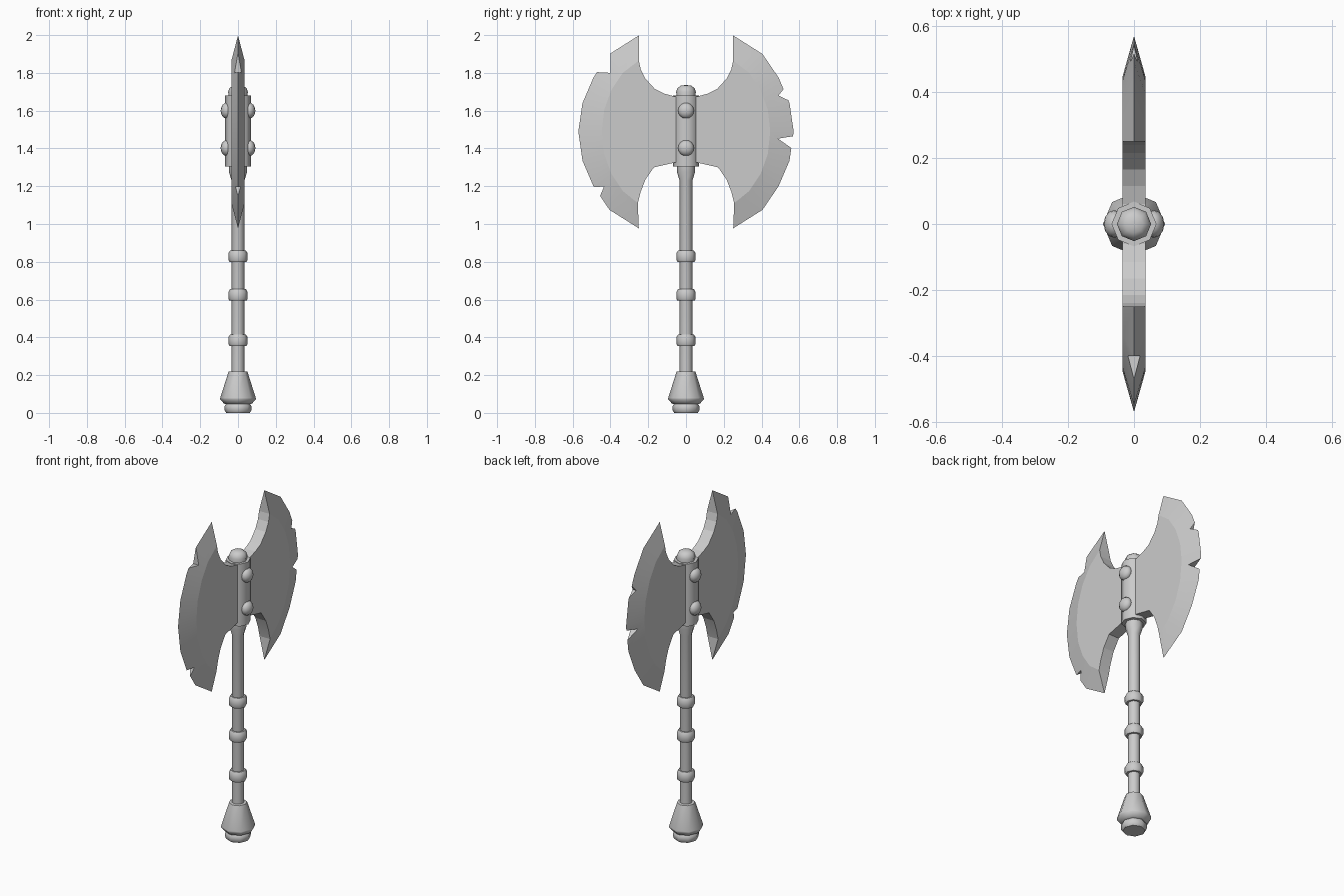
import bpy, bmesh, math

if "Cube" in bpy.data.objects:
    bpy.data.objects.remove(bpy.data.objects["Cube"])

T = 0.035   # half thickness of the blades


def make_object(name, verts, faces, angle=None):
    me = bpy.data.meshes.new(name)
    me.from_pydata(verts, [], faces)
    bm = bmesh.new()
    bm.from_mesh(me)
    bmesh.ops.recalc_face_normals(bm, faces=bm.faces)
    bm.to_mesh(me)
    bm.free()
    ob = bpy.data.objects.new(name, me)
    bpy.context.collection.objects.link(ob)
    if angle:
        smooth(ob, angle)
    return ob


def activate(ob):
    bpy.ops.object.select_all(action='DESELECT')
    ob.select_set(True)
    bpy.context.view_layer.objects.active = ob


def smooth(ob, angle):
    activate(ob)
    bpy.ops.object.shade_smooth_by_angle(angle=math.radians(angle))


def lathe(name, profile, sides=8):
    verts, faces = [], []
    for r, z in profile:
        for i in range(sides):
            a = 2 * math.pi * i / sides
            verts.append((r * math.cos(a), r * math.sin(a), z))
    for k in range(len(profile) - 1):
        for i in range(sides):
            j = (i + 1) % sides
            faces.append((k * sides + i, k * sides + j, (k + 1) * sides + j, (k + 1) * sides + i))
    faces.append(tuple(range(sides)))
    faces.append(tuple(range(len(verts) - sides, len(verts))))
    return make_object(name, verts, faces, 50)


def prism(name, pts, half):
    n = len(pts)
    verts = [(-half, y, z) for y, z in pts] + [(half, y, z) for y, z in pts]
    faces = [tuple(range(n)), tuple(range(n, 2 * n))]
    faces += [(i, (i + 1) % n, n + (i + 1) % n, n + i) for i in range(n)]
    return make_object(name, verts, faces)


# Blade outlines as (y, z)
EDGE = [(.25, 1.998), (.405, 1.90), (.49, 1.775), (.548, 1.64), (.57, 1.49),
        (.548, 1.335), (.49, 1.20), (.405, 1.075), (.25, .977)]
BEVEL = [(.25, 1.865), (.335, 1.80), (.395, 1.71), (.433, 1.605), (.446, 1.49),
         (.433, 1.37), (.395, 1.265), (.335, 1.175), (.255, 1.11)]
LOWER = [(.24, 1.17), (.215, 1.235), (.17, 1.30), (.06, 1.325), (.02, 1.325)]
UPPER = [(.02, 1.675), (.06, 1.675), (.115, 1.69), (.165, 1.715), (.215, 1.77), (.24, 1.82)]


def blade(name, side, notches):
    flat = BEVEL + LOWER + UPPER
    n, m = len(flat), len(BEVEL)
    verts = [(T, side * y, z) for y, z in flat] + [(-T, side * y, z) for y, z in flat]
    verts += [(0, side * y, z) for y, z in EDGE]
    e = 2 * n
    faces = [tuple(range(n)), tuple(range(n, 2 * n))]
    for i in range(m - 1):
        faces.append((i, i + 1, e + i + 1, e + i))
        faces.append((n + i, n + i + 1, e + i + 1, e + i))
    for i in range(m - 1, n):
        j = (i + 1) % n
        faces.append((i, j, n + j, n + i))
    faces += [(0, n, e), (m - 1, n + m - 1, e + m - 1)]
    ob = make_object(name, verts, faces)
    # battle-damage notches: apex plus two points on the edge, pushed outward
    for a, p, q in notches:
        far = [tuple(a[k] + 1.8 * (c[k] - a[k]) for k in (0, 1)) for c in (p, q)]
        cutter = prism("notch_cutter", [a] + far, 0.1)
        cutter.hide_render = True
        mod = ob.modifiers.new("notch", 'BOOLEAN')
        mod.operation = 'DIFFERENCE'
        mod.solver = 'EXACT'
        mod.object = cutter
        activate(ob)
        bpy.ops.object.modifier_apply(modifier=mod.name)
        bpy.data.objects.remove(cutter, do_unlink=True)
    smooth(ob, 10)


blade("right_blade", 1, [
    ((.49, 1.68), (.517, 1.715), (.542, 1.655)),
    ((.487, 1.452), (.57, 1.465), (.565, 1.397)),
])
blade("left_blade", -1, [
    ((-.40, 1.80), (-.40, 1.90), (-.472, 1.804)),
    ((-.434, 1.198), (-.487, 1.196), (-.455, 1.148)),
])

# Shaft with flare under the head
lathe("shaft", [(.034, .15), (.034, 1.23), (.048, 1.275), (.048, 1.32)])

# Grip rings
for i, z in enumerate((.385, .625, .83)):
    lathe(f"grip_ring_{i + 1}", [(.034, z - .03), (.046, z - .03), (.051, z - .02),
                                 (.051, z + .015), (.042, z + .03), (.034, z + .03)])

# Pommel
lathe("pommel", [(.062, 0), (.07, .01), (.072, .035), (.064, .046),
                 (.075, .05), (.094, .072), (.094, .08), (.05, .218), (.034, .22)])

# Socket and top cap
lathe("socket", [(.068, 1.305), (.068, 1.68)])
lathe("top_cap", [(.05, 1.66), (.052, 1.70), (.045, 1.72), (.028, 1.732), (.008, 1.735)])

# Rivets
for side in (-1, 1):
    for z in (1.402, 1.60):
        bpy.ops.mesh.primitive_uv_sphere_add(segments=12, ring_count=8, radius=1,
                                             location=(side * .06, 0, z))
        ob = bpy.context.object
        ob.name = "rivet"
        ob.scale = (.032, .042, .042)
        smooth(ob, 50)
